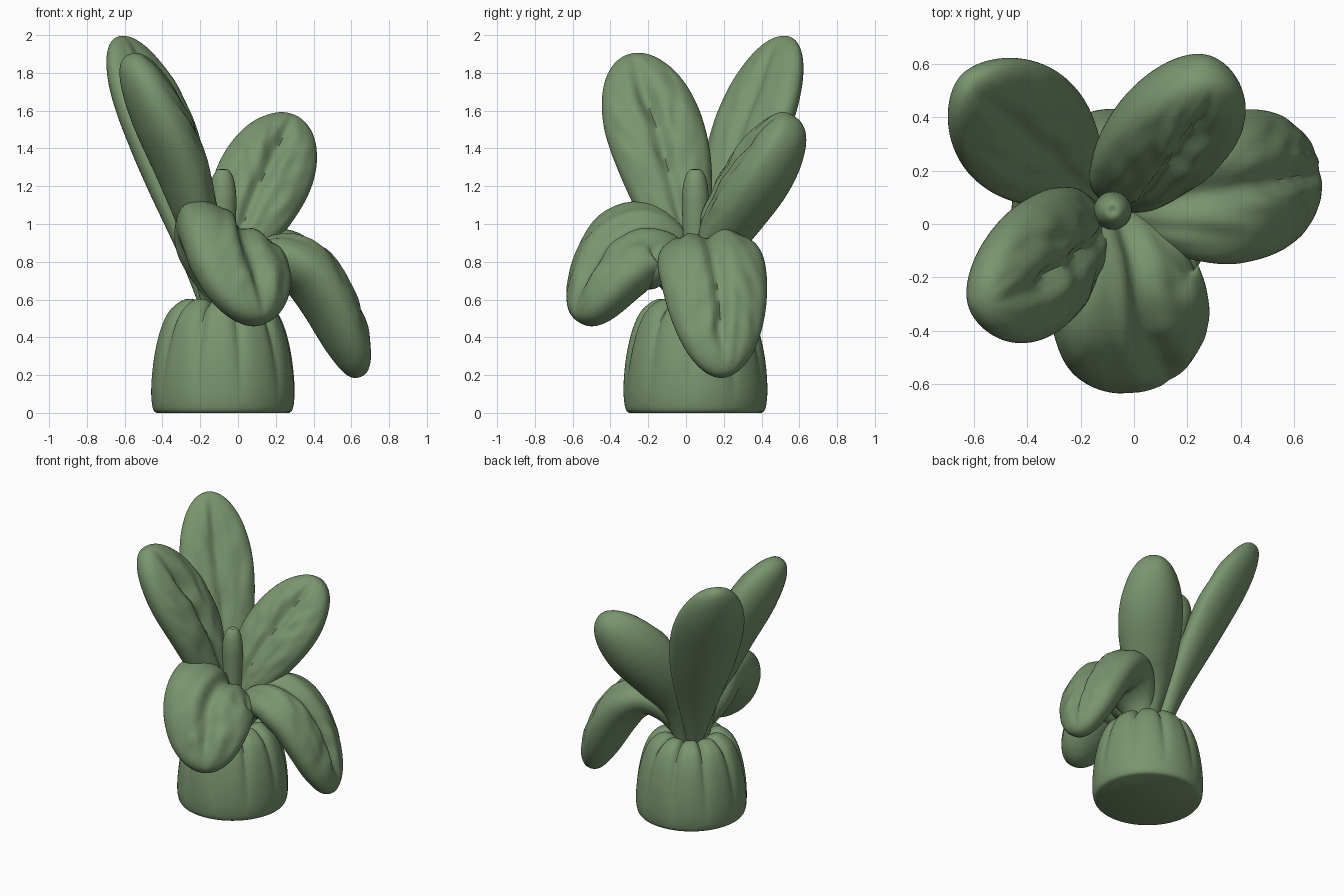
import bpy, bmesh, math
from mathutils import Vector, noise

if "Cube" in bpy.data.objects:
    bpy.data.objects.remove(bpy.data.objects["Cube"])

CX, CY = -0.08, 0.05          # plant axis
green = bpy.data.materials.new("leaf_green")
green.diffuse_color = (0.19, 0.30, 0.155, 1)
green.use_nodes = True
green.node_tree.nodes["Principled BSDF"].inputs["Base Color"].default_value = green.diffuse_color


def skin(name, rings):
    """Join rings of points into a closed, smooth object."""
    bm = bmesh.new()
    loops = [[bm.verts.new(p) for p in ring] for ring in rings]
    n = len(loops[0])
    for a, b in zip(loops, loops[1:]):
        for i in range(n):
            j = (i + 1) % n
            bm.faces.new((a[i], a[j], b[j], b[i]))
    bm.faces.new(loops[0])
    bm.faces.new(loops[-1])
    bmesh.ops.recalc_face_normals(bm, faces=bm.faces)
    me = bpy.data.meshes.new(name)
    bm.to_mesh(me)
    bm.free()
    ob = bpy.data.objects.new(name, me)
    bpy.context.collection.objects.link(ob)
    me.materials.append(green)
    bpy.ops.object.select_all(action='DESELECT')
    ob.select_set(True)
    bpy.context.view_layer.objects.active = ob
    bpy.ops.object.shade_smooth_by_angle(angle=math.radians(60))
    return ob


def smooth_path(pts, steps=24):
    """Catmull-Rom curve through points, returned as a function of arc length."""
    p = [pts[0] * 2 - pts[1]] + pts + [pts[-1] * 2 - pts[-2]]
    out = []
    for i in range(1, len(p) - 2):
        a, b, c, d = p[i - 1:i + 3]
        for k in range(steps):
            t = k / steps
            out.append(0.5 * (2 * b + (c - a) * t + (2 * a - 5 * b + 4 * c - d) * t * t
                              + (3 * b - a - 3 * c + d) * t ** 3))
    out.append(pts[-1])
    acc = [0.0]
    for a, b in zip(out, out[1:]):
        acc.append(acc[-1] + (b - a).length)

    def at(t):
        s = max(0, min(1, t)) * acc[-1]
        for i in range(1, len(acc)):
            if acc[i] >= s:
                return out[i - 1].lerp(out[i], (s - acc[i - 1]) / (acc[i] - acc[i - 1]))
        return out[-1]
    return at


def leaf(name, azimuth, roll, half_w, top_t, under_t, peak, path, droop=False):
    """Thick leaf: path gives (distance from axis, height, sideways) points."""
    az, roll = math.radians(azimuth), math.radians(roll)
    out = Vector((math.cos(az), math.sin(az), 0))
    side0 = Vector((-math.sin(az), math.cos(az), 0))
    at = smooth_path([Vector((CX, CY, z)) + out * r + side0 * s for r, z, s in path])
    rings, N, M = [], 76, 72
    for k in range(N + 1):
        t = math.sin(math.pi / 2 * k / N) * 0.9998
        tan = (at(t + 0.03) - at(t - 0.03)).normalized()
        # drooping leaves tilt about the outward line, upright ones about their own axis
        up = Vector((0, 0, 1)) if droop else tan.cross(side0)
        rl = roll * min(1, t * 2.5)
        side = side0 * math.cos(rl) + up * math.sin(rl)
        side = (side - tan * side.dot(tan)).normalized()
        nor = tan.cross(side)
        cap = math.sqrt(1 - ((t - peak) / (1 - peak)) ** 2) if t > peak else 1
        grow = math.sin(math.pi / 2 * min(1, t / peak)) ** 1.4
        w = half_w * (0.2 + 0.8 * grow) * cap
        cup = 0.04 if droop else 0.12
        ring = []
        for i in range(M):
            a = 2 * math.pi * i / M
            u, v = math.cos(a), math.sin(a)
            full = top_t if v > 0 else under_t
            h = (0.05 + (full - 0.05) * grow) * cap ** 0.8
            y = h * v + cup * w * u * u * grow
            if v > 0:   # midrib groove and wrinkled upper face
                fade = grow * min(1, (1 - t) * 5)
                y -= 0.36 * h * math.exp(-(u / 0.17) ** 2) * fade
                q = Vector((u * 3.5, (t - abs(u) * 0.2) * 10, azimuth))
                y += 0.14 * h * v * fade * noise.noise(q)
            ring.append(at(t) + side * (w * u) + nor * y)
        rings.append(ring)
    return skin(name, rings)


# Lobed base, widest near the ground, seams deepening towards the top
profile = [(0.35, 0), (0.366, 0.012), (0.376, 0.05), (0.381, 0.12), (0.376, 0.22),
           (0.361, 0.33), (0.334, 0.44), (0.294, 0.53), (0.24, 0.583), (0.19, 0.603),
           (0.14, 0.59), (0.08, 0.55), (0.02, 0.53)]
base_curve = smooth_path([Vector((r, 0, z)) for r, z in profile], 8)
rings = []
for k in range(71):
    p = base_curve(k / 70)
    ring = []
    for i in range(180):
        a = 2 * math.pi * i / 180
        seam = (1 - abs(math.sin(5 * a + 0.3))) ** 2
        depth = max(0, (p.z - 0.05) / 0.55) * seam
        r = p.x * (1 - 0.09 * depth)
        ring.append((CX + r * math.cos(a), CY + r * math.sin(a), p.z * (1 - 0.05 * depth)))
    rings.append(ring)
skin("lobed_base", rings)

# Young central shoot
shoot = [(0.05, 0.5), (0.06, 0.8), (0.071, 1.08), (0.068, 1.18), (0.054, 1.25),
         (0.03, 1.287), (0.014, 1.29), (0.003, 1.283)]
shoot_curve = smooth_path([Vector((r, 0, z)) for r, z in shoot], 8)
rings = []
for k in range(61):
    p = shoot_curve(k / 60)
    rings.append([(CX + p.x * math.cos(i * math.pi / 16), CY + p.x * math.sin(i * math.pi / 16), p.z)
                  for i in range(32)])
skin("centre_shoot", rings)

# Five leaves around the shoot
leaf("back_left_leaf", 138.5, 0, 0.255, 0.115, 0.12, 0.68,
     [(0.07, 0.5, 0), (0.22, 0.95, 0), (0.43, 1.42, 0), (0.62, 1.78, 0), (0.73, 1.99, 0)])
leaf("front_left_leaf", 215, -30, 0.26, 0.16, 0.14, 0.68,
     [(0.06, 0.52, 0), (0.14, 0.92, 0), (0.27, 1.28, 0), (0.43, 1.58, 0), (0.54, 1.77, 0), (0.61, 1.89, 0)])
leaf("back_right_leaf", 54, 40, 0.25, 0.15, 0.2, 0.64,
     [(0.06, 0.52, 0), (0.12, 0.85, 0), (0.25, 1.09, 0), (0.44, 1.32, 0), (0.56, 1.47, 0), (0.63, 1.57, 0)])
leaf("right_leaf", 11, 6, 0.285, 0.15, 0.16, 0.48,
     [(0.05, 0.52, 0), (0.14, 0.73, 0), (0.28, 0.83, 0), (0.44, 0.77, 0), (0.57, 0.6, 0),
      (0.68, 0.36, 0), (0.74, 0.19, 0)], True)
leaf("front_leaf", 276, -35, 0.32, 0.16, 0.2, 0.48,
     [(0.05, 0.52, 0), (0.10, 0.75, 0), (0.21, 0.88, 0), (0.34, 0.87, 0.01), (0.47, 0.73, 0.06),
      (0.62, 0.48, 0.13)], True)
